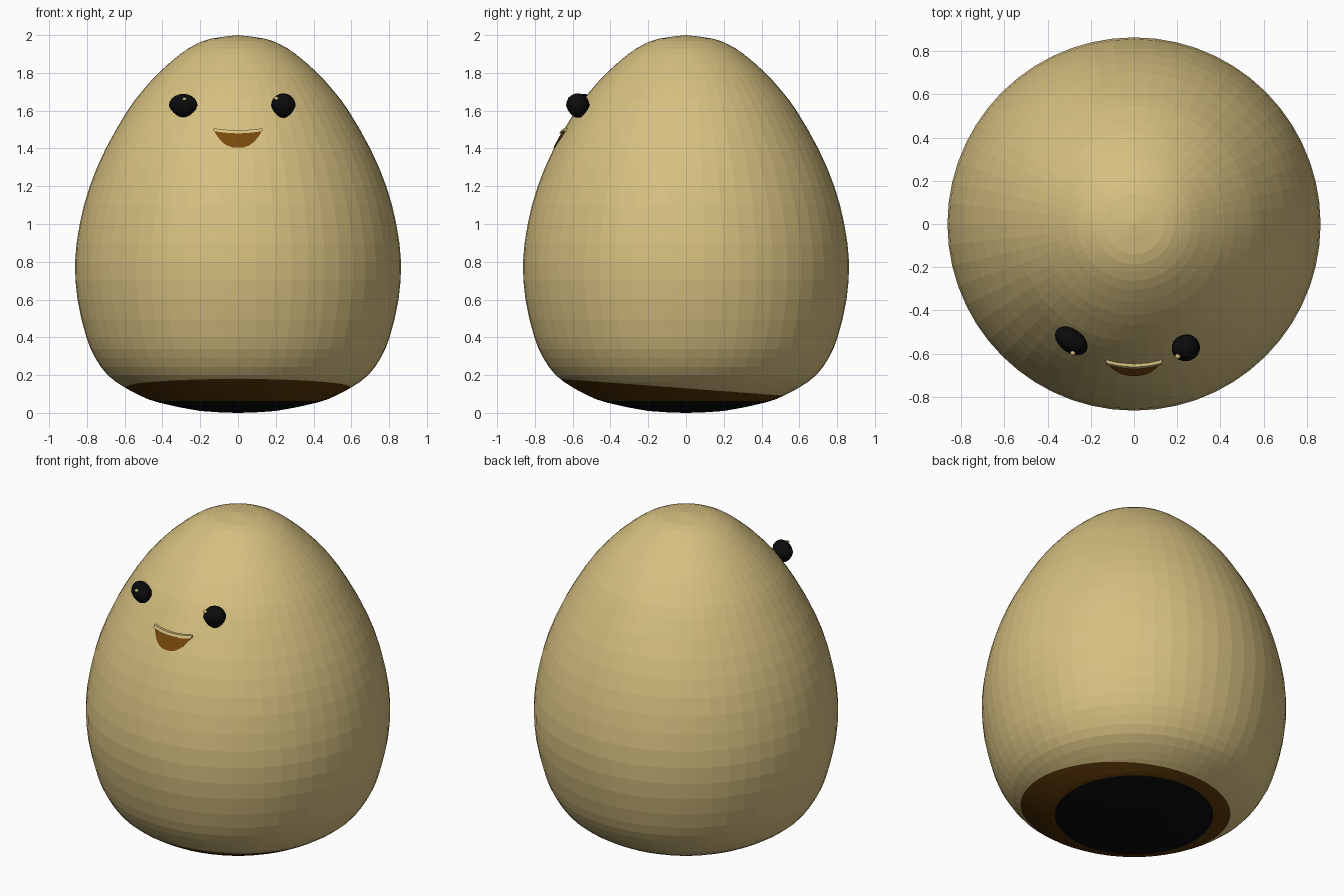
import bpy, bmesh, math
from mathutils import Vector, Matrix

if "Cube" in bpy.data.objects:
    bpy.data.objects.remove(bpy.data.objects["Cube"])


def material(name, srgb):
    m = bpy.data.materials.new(name)
    m.diffuse_color = [(c / 255 / 12.92 if c < 10 else ((c / 255 + 0.055) / 1.055) ** 2.4) for c in srgb] + [1]
    m.use_nodes = True
    m.node_tree.nodes["Principled BSDF"].inputs["Base Color"].default_value = m.diffuse_color
    return m


CREAM = material("cream", (214, 192, 128))
BROWN = material("dark brown", (90, 55, 8))
MOUTH = material("mouth brown", (120, 72, 12))
BLACK = material("black", (11, 11, 11))

# Egg profile: radius, height
CONTROL = [(0, 0), (.2, .01), (.42, .055), (.51, .088), (.6, .135), (.69, .2), (.755, .29), (.803, .4),
           (.85, .6), (.863, .8), (.838, 1.0), (.785, 1.2), (.7, 1.4), (.585, 1.6), (.51, 1.7),
           (.42, 1.8), (.305, 1.9), (.225, 1.95), (.14, 1.982), (0, 2)]


def smooth_profile(pts, steps=2):
    out = []
    for i in range(len(pts) - 1):
        a, b = Vector(pts[max(i - 1, 0)]), Vector(pts[i])
        c, d = Vector(pts[i + 1]), Vector(pts[min(i + 2, len(pts) - 1)])
        for s in range(steps):
            t = s / steps
            out.append(.5 * (2 * b + (c - a) * t + (2 * a - 5 * b + 4 * c - d) * t * t
                             + (3 * b - a - 3 * c + d) * t ** 3))
    return out + [Vector(pts[-1])]


PROFILE = smooth_profile(CONTROL)


def radius(z):
    for p, q in zip(PROFILE, PROFILE[1:]):
        if p.y <= z <= q.y:
            return p.x + (q.x - p.x) * (z - p.y) / (q.y - p.y)
    return 0


def face_y(x, z):
    return -math.sqrt(max(radius(z) ** 2 - x * x, 0))


def make_object(name, bm, mats):
    bmesh.ops.recalc_face_normals(bm, faces=bm.faces)
    me = bpy.data.meshes.new(name)
    bm.to_mesh(me)
    bm.free()
    for m in mats:
        me.materials.append(m)
    ob = bpy.data.objects.new(name, me)
    bpy.context.collection.objects.link(ob)
    return ob


# Body: lathed egg with cut brown and black zones underneath
SEG = 56
BASE = .064
bm = bmesh.new()
bottom, top = bm.verts.new((0, 0, 0)), bm.verts.new((0, 0, 2))
rings = [[bm.verts.new((p.x * math.cos(2 * math.pi * k / SEG), p.x * math.sin(2 * math.pi * k / SEG), p.y))
          for k in range(SEG)] for p in PROFILE[1:-1]]
for k in range(SEG):
    n = (k + 1) % SEG
    bm.faces.new((bottom, rings[0][n], rings[0][k]))
    bm.faces.new((top, rings[-1][k], rings[-1][n]))
    for lo, hi in zip(rings, rings[1:]):
        bm.faces.new((lo[k], lo[n], hi[n], hi[k]))
tilt = Vector((0, .075, 1))
for point, normal in (((0, 0, .13), tilt), ((0, 0, BASE), Vector((0, 0, 1)))):
    bmesh.ops.bisect_plane(bm, geom=bm.verts[:] + bm.edges[:] + bm.faces[:], dist=1e-5,
                           plane_co=point, plane_no=normal)
for f in bm.faces:
    c = f.calc_center_median()
    f.material_index = 2 if c.z < BASE else 1 if c.dot(tilt) < .13 else 0
make_object("body", bm, [CREAM, BROWN, BLACK])


def face_patch(name, low, high, half, mat, lift, cols=16, rows=4):
    """Closed thin plate that follows the face between two height curves."""
    bm = bmesh.new()
    layers = []
    for off in (-.01, lift):
        grid = []
        for i in range(cols + 1):
            u = -1 + 2 * i / cols
            x = u * half
            zs = [low(u) + (high(u) - low(u)) * j / rows for j in range(rows + 1)]
            grid.append([bm.verts.new((x, face_y(x, z) - off, z)) for z in zs])
        layers.append(grid)
    for g in layers:
        for i in range(cols):
            for j in range(rows):
                bm.faces.new((g[i][j], g[i + 1][j], g[i + 1][j + 1], g[i][j + 1]))
    a, b = layers
    for i in range(cols):
        for j in (0, rows):
            bm.faces.new((a[i][j], a[i + 1][j], b[i + 1][j], b[i][j]))
    for j in range(rows):
        for i in (0, cols):
            bm.faces.new((a[i][j], a[i][j + 1], b[i][j + 1], b[i][j]))
    return make_object(name, bm, [mat])


# Smile and the lip ledge above it
def smile_top(u):
    return 1.48 + .012 * u * u


face_patch("mouth", lambda u: 1.404 + .08 * abs(u) ** 2.6, smile_top, .122, MOUTH, .005)
face_patch("upper_lip", smile_top, lambda u: 1.497 + .01 * u * u, .13, CREAM, .014, rows=2)


# Eyes: balls that narrow towards the bottom, each with a small glint
def ball(name, centre, size, turn, mat, taper=0.0, seg=16):
    bm = bmesh.new()
    bmesh.ops.create_uvsphere(bm, u_segments=seg, v_segments=seg // 2 + 2, radius=1)
    for v in bm.verts:
        s = 1 - taper * max(0, -v.co.z)
        v.co.x *= s * size[0]
        v.co.y *= s * size[1]
        v.co.z *= size[2]
    bm.transform(Matrix.Translation(centre) @ Matrix.Rotation(turn, 4, 'Z'))
    ob = make_object(name, bm, [mat])
    for p in ob.data.polygons:
        p.use_smooth = True


ball("left_eye", (-.29, -.54, 1.627), (.085, .055, .062), math.radians(-36), BLACK, .25)
ball("right_eye", (.24, -.573, 1.627), (.066, .062, .065), math.radians(15), BLACK, .25)
ball("left_glint", (-.283, -.597, 1.662), (.012, .012, .009), 0, CREAM, seg=8)
ball("right_glint", (.203, -.612, 1.665), (.014, .012, .01), 0, CREAM, seg=8)
